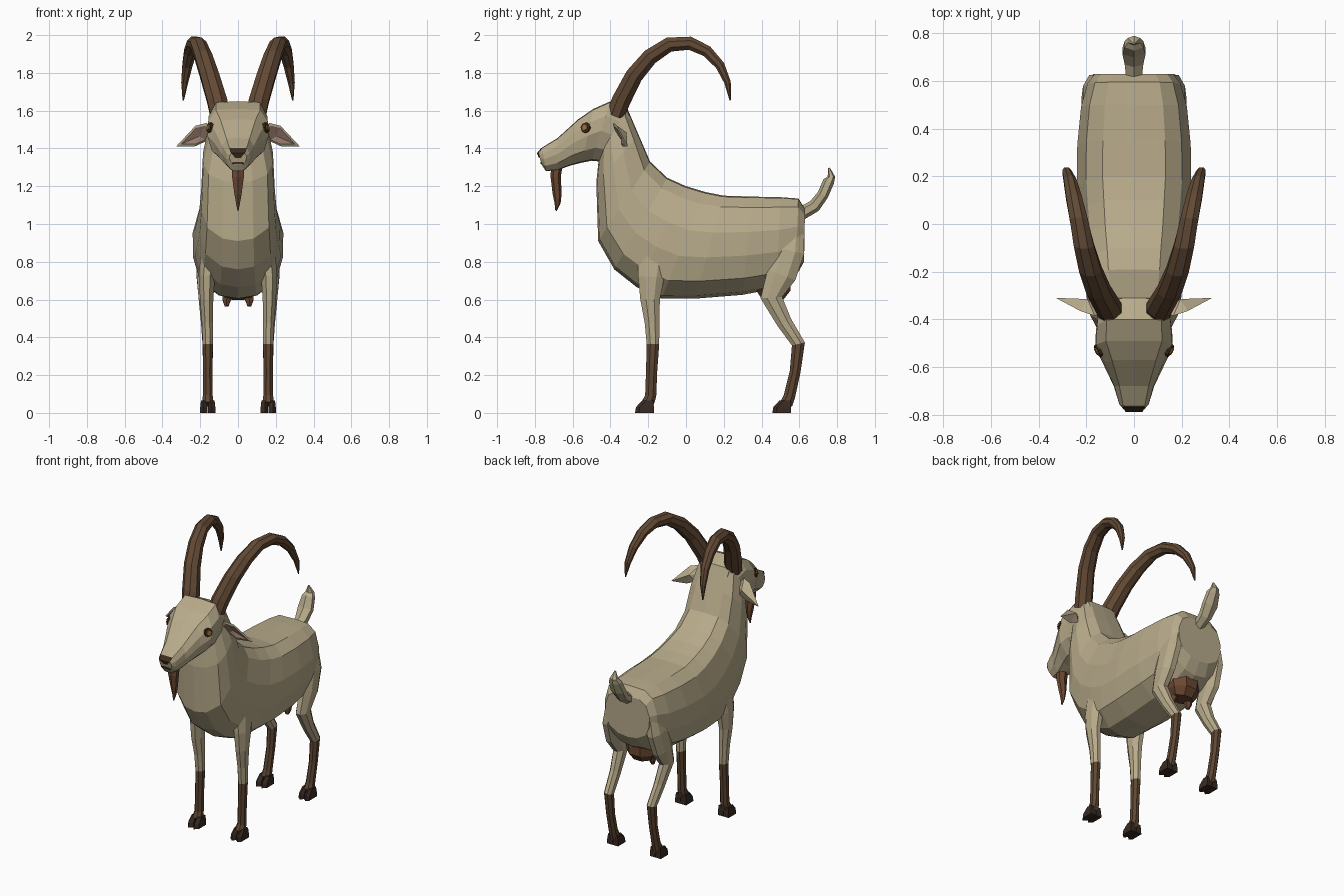
import bpy, bmesh, math
from mathutils import Vector


def material(name, rgb):
    lin = [(c / 255 / 12.92) if c < 11 else ((c / 255 + 0.055) / 1.055) ** 2.4 for c in rgb]
    m = bpy.data.materials.new(name)
    m.diffuse_color = (*lin, 1)
    return m


COAT = material("tan coat", (184, 171, 139))
HORN = material("horn brown", (98, 73, 52))
STOCKING = material("stocking brown", (94, 70, 50))
HOOF = material("dark hoof", (56, 42, 34))
RUST = material("rust brown", (108, 72, 49))
PINK = material("ear pink", (158, 128, 112))
DARK = material("eye rim", (62, 44, 30))
AMBER = material("amber eye", (150, 105, 50))


def mesh_object(name, verts, faces, mats, indices=None):
    me = bpy.data.meshes.new(name)
    me.from_pydata(verts, [], faces)
    for m in mats:
        me.materials.append(m)
    if indices:
        for p, i in zip(me.polygons, indices):
            p.material_index = i
    bm = bmesh.new()
    bm.from_mesh(me)
    bmesh.ops.recalc_face_normals(bm, faces=bm.faces)
    bm.to_mesh(me)
    bm.free()
    ob = bpy.data.objects.new(name, me)
    bpy.context.collection.objects.link(ob)
    return ob


def skin(name, rings, mats, seg_mats=None):
    """Bridge rings of equal length and cap both ends."""
    n = len(rings[0])
    verts = [v for r in rings for v in r]
    faces, idx = [], []
    for i in range(len(rings) - 1):
        for j in range(n):
            k = (j + 1) % n
            faces.append((i * n + j, i * n + k, (i + 1) * n + k, (i + 1) * n + j))
            idx.append(seg_mats[i] if seg_mats else 0)
    faces += [tuple(range(n)), tuple(range(len(verts) - n, len(verts)))]
    idx += [idx[0], idx[-1]]
    return mesh_object(name, verts, faces, mats, idx)


def tube(name, path, mats, sides=8, seg_mats=None, side=1):
    """Path rows: x, y, z, radius across x, radius in the side plane."""
    rings = []
    for i, (x, y, z, rx, rv) in enumerate(path):
        a, b = path[max(i - 1, 0)], path[min(i + 1, len(path) - 1)]
        t = Vector((0, b[1] - a[1], b[2] - a[2])).normalized()
        v = Vector((0, -t.z, t.y))
        ring = []
        for j in range(sides):
            ang = 2 * math.pi * (j + 0.5) / sides
            p = Vector((x, y, z)) + Vector((rx * math.cos(ang), 0, 0)) + v * rv * math.sin(ang)
            ring.append((p.x * side, p.y, p.z))
        rings.append(ring)
    return skin(name, rings, mats, seg_mats)


def section_loft(name, rows, profile, mats):
    """Rows: top y, top z, bottom y, bottom z, half width."""
    half = profile + [(-w, t) for w, t in reversed(profile) if w > 0]
    rings = [[(w * hw, ty + (by - ty) * t, tz + (bz - tz) * t) for w, t in half]
             for ty, tz, by, bz, hw in rows]
    return skin(name, rings, mats)


# Neck, chest, barrel and rump
section_loft("body", [
    (-0.31, 1.61, -0.46, 1.36, 0.155), (-0.25, 1.47, -0.475, 1.22, 0.185),
    (-0.19, 1.33, -0.465, 0.91, 0.195), (-0.10, 1.245, -0.38, 0.76, 0.205),
    (0.00, 1.20, -0.26, 0.665, 0.22), (0.10, 1.17, -0.13, 0.605, 0.23),
    (0.20, 1.15, 0.05, 0.605, 0.24), (0.35, 1.145, 0.30, 0.625, 0.238),
    (0.50, 1.142, 0.48, 0.66, 0.222), (0.595, 1.135, 0.58, 0.72, 0.195),
    (0.63, 1.08, 0.625, 0.80, 0.165)],
    [(0, 0), (0.55, 0.01), (0.84, 0.11), (1, 0.36), (0.99, 0.6), (0.84, 0.83), (0.42, 0.97), (0, 1)],
    [COAT])

# Head from nape to muzzle
section_loft("head", [
    (-0.27, 1.50, -0.42, 1.30, 0.13), (-0.31, 1.61, -0.45, 1.33, 0.15),
    (-0.40, 1.65, -0.50, 1.335, 0.16), (-0.49, 1.61, -0.55, 1.325, 0.163),
    (-0.57, 1.555, -0.61, 1.31, 0.128), (-0.68, 1.455, -0.68, 1.285, 0.085),
    (-0.762, 1.405, -0.742, 1.28, 0.063), (-0.782, 1.38, -0.765, 1.315, 0.045)],
    [(0, 0), (0.72, 0.02), (0.97, 0.25), (1, 0.5), (0.85, 0.78), (0.45, 0.98), (0, 1)],
    [COAT])

# Nose pad and mouth line
mesh_object("nose", [(-0.045, -0.767, 1.402), (0.045, -0.767, 1.402), (0.036, -0.789, 1.375),
                     (-0.036, -0.789, 1.375), (0.015, -0.779, 1.35), (-0.015, -0.779, 1.35),
                     (0, -0.74, 1.37)],
            [(0, 1, 2, 3), (3, 2, 4, 5), (0, 3, 5), (1, 4, 2), (0, 6, 1), (0, 5, 6), (1, 6, 4), (5, 4, 6)],
            [DARK])
tube("mouth_line", [(0, -0.77, 1.322, 0.04, 0.008), (0, -0.74, 1.322, 0.057, 0.008)], [DARK], 4)

# Beard
tube("beard", [(0, -0.685, 1.30, 0.038, 0.03), (0, -0.69, 1.25, 0.036, 0.027),
               (0, -0.682, 1.16, 0.022, 0.024), (0, -0.68, 1.11, 0.012, 0.016),
               (0, -0.688, 1.07, 0.003, 0.004)], [RUST], 6)

# Upright tail
tube("tail", [(0, 0.60, 1.05, 0.035, 0.035), (0, 0.68, 1.095, 0.045, 0.034),
              (0, 0.725, 1.155, 0.056, 0.03), (0, 0.755, 1.225, 0.045, 0.03),
              (0, 0.77, 1.25, 0.03, 0.02), (0, 0.757, 1.297, 0.005, 0.005)], [COAT], 6)

# Udder
tube("udder", [(0, 0.46, 0.74, 0.12, 0.10), (0, 0.46, 0.65, 0.105, 0.10),
               (0, 0.455, 0.605, 0.075, 0.065)], [RUST], 8)

for s, tag in ((1, "right"), (-1, "left")):
    # Swept-back horns
    tube("horn_" + tag, [
        (0.095, -0.375, 1.57, 0.055, 0.052), (0.11, -0.345, 1.65, 0.058, 0.054),
        (0.15, -0.275, 1.785, 0.055, 0.05), (0.183, -0.19, 1.885, 0.051, 0.046),
        (0.21, -0.09, 1.95, 0.046, 0.042), (0.232, 0.02, 1.957, 0.041, 0.038),
        (0.252, 0.11, 1.915, 0.036, 0.033), (0.268, 0.18, 1.84, 0.029, 0.027),
        (0.282, 0.22, 1.75, 0.02, 0.019), (0.29, 0.234, 1.655, 0.004, 0.004)],
        [HORN], 8, side=s)

    # Leaf ears with a hollow pink front
    rim = [(0.13, -0.37, 1.485), (0.165, -0.385, 1.535), (0.225, -0.365, 1.52),
           (0.328, -0.31, 1.41), (0.23, -0.335, 1.41), (0.165, -0.335, 1.44)]
    inner = [(0.205 + (x - 0.205) * 0.78, -0.355 + (y + 0.355) * 0.78 - 0.004,
              1.468 + (z - 1.468) * 0.78) for x, y, z in rim]
    pts = rim + inner + [(0.205, -0.343, 1.465), (0.195, -0.315, 1.485)]
    faces = [(i, (i + 1) % 6, 6 + (i + 1) % 6, 6 + i) for i in range(6)]
    faces += [(6 + i, 6 + (i + 1) % 6, 12) for i in range(6)]
    faces += [((i + 1) % 6, i, 13) for i in range(6)]
    mesh_object("ear_" + tag, [(x * s, y, z) for x, y, z in pts], faces, [COAT, PINK],
                [0] * 6 + [1] * 6 + [0] * 6)

    # Eyes: dark rim with an amber centre
    for part, r, depth, mat in (("eye_rim", 0.034, 0.0, DARK), ("eye", 0.019, 0.006, AMBER)):
        n = Vector((0.87, -0.45, 0.2)).normalized()
        bm = bmesh.new()
        bmesh.ops.create_cone(bm, cap_ends=True, segments=8, radius1=r, radius2=r * 0.8, depth=0.03)
        q = n.to_track_quat('Z', 'Y')
        c = Vector((0.142, -0.527, 1.508)) + n * depth
        vs = [q @ v.co + c for v in bm.verts]
        bm.verts.index_update()
        fs = [[v.index for v in f.verts] for f in bm.faces]
        bm.free()
        mesh_object(part + "_" + tag, [(v.x * s, v.y, v.z) for v in vs], fs, [mat])

    # Front leg: coat above, stocking below
    tube("front_leg_" + tag, [
        (0.15, -0.17, 0.86, 0.05, 0.09), (0.165, -0.185, 0.72, 0.046, 0.075),
        (0.166, -0.19, 0.60, 0.038, 0.056), (0.162, -0.18, 0.48, 0.032, 0.042),
        (0.16, -0.175, 0.365, 0.029, 0.036), (0.16, -0.182, 0.22, 0.027, 0.032),
        (0.16, -0.187, 0.09, 0.028, 0.032), (0.16, -0.205, 0.045, 0.034, 0.036)],
        [COAT, STOCKING], 8, [0, 0, 0, 0, 1, 1, 1], s)

    # Hind leg: thigh, hock and cannon
    tube("hind_leg_" + tag, [
        (0.155, 0.555, 0.95, 0.04, 0.075), (0.168, 0.545, 0.86, 0.05, 0.09),
        (0.175, 0.505, 0.73, 0.048, 0.085), (0.172, 0.452, 0.61, 0.04, 0.062),
        (0.165, 0.52, 0.48, 0.033, 0.044), (0.16, 0.595, 0.365, 0.03, 0.038),
        (0.16, 0.578, 0.22, 0.027, 0.031), (0.16, 0.548, 0.09, 0.028, 0.033),
        (0.16, 0.53, 0.045, 0.034, 0.036)],
        [COAT, STOCKING], 8, [0, 0, 0, 0, 0, 1, 1, 1], s)

    # Cloven hooves, two toes each
    for leg, hy in (("front", -0.215), ("hind", 0.512)):
        for toe, tx in (("inner", 0.139), ("outer", 0.181)):
            rings = []
            for z, w, y0, y1 in ((0, 0.02, -0.055, 0.045), (0.03, 0.019, -0.05, 0.045),
                                 (0.065, 0.015, -0.018, 0.042)):
                rings.append([(s * (tx - w), hy + y1, z), (s * (tx + w), hy + y1, z),
                              (s * (tx + w), hy + y0 + 0.02, z), (s * (tx + w * 0.2), hy + y0, z),
                              (s * (tx - w), hy + y0 + 0.02, z)])
            skin(f"{leg}_hoof_{toe}_{tag}", rings, [HOOF])

    # Teats
    tube("teat_" + tag, [(0.055, 0.45, 0.63, 0.03, 0.03), (0.06, 0.445, 0.595, 0.024, 0.024),
                         (0.06, 0.44, 0.565, 0.012, 0.012)], [RUST], 6, side=s)
